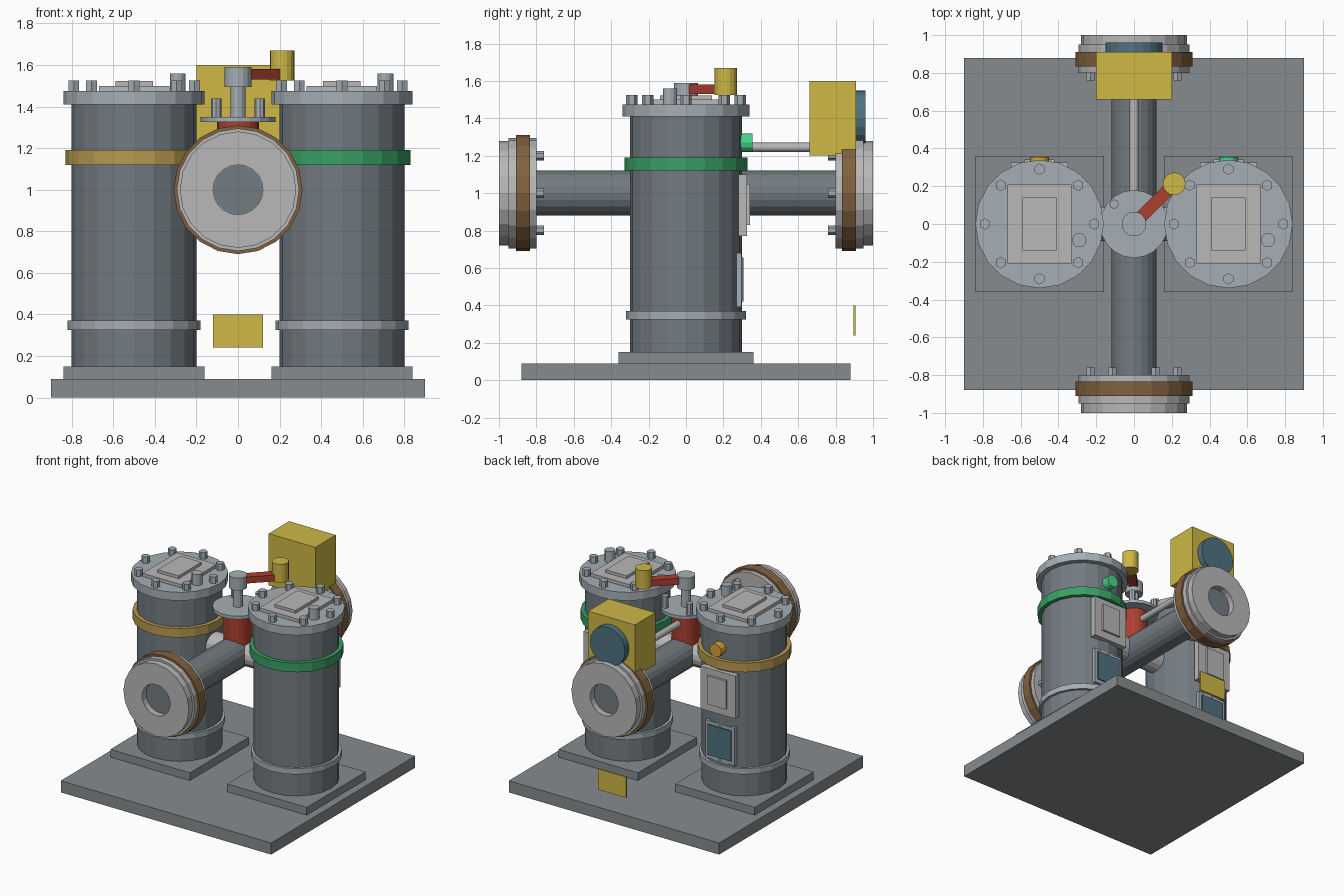
import bpy, bmesh
from math import sin, cos, pi, radians
from mathutils import Matrix, Vector

if "Cube" in bpy.data.objects:
    bpy.data.objects.remove(bpy.data.objects["Cube"])


def material(name, rgb):
    m = bpy.data.materials.new(name)
    m.diffuse_color = (*rgb, 1)
    m.use_nodes = True
    m.node_tree.nodes["Principled BSDF"].inputs["Base Color"].default_value = m.diffuse_color
    return m


STEEL = material("steel", (0.17, 0.20, 0.22))
LIGHT = material("light_steel", (0.38, 0.43, 0.46))
DARK = material("base_grey", (0.24, 0.26, 0.27))
PALE = material("pale_grey", (0.48, 0.48, 0.48))
YELLOW = material("yellow", (0.62, 0.48, 0.06))
RED = material("red", (0.42, 0.05, 0.03))
GREEN = material("green", (0.04, 0.35, 0.13))
BRIGHT_GREEN = material("bright_green", (0.06, 0.68, 0.27))
OCHRE = material("ochre", (0.48, 0.32, 0.08))
ORANGE = material("orange", (0.70, 0.36, 0.04))
BROWN = material("brown", (0.22, 0.12, 0.05))
TEAL = material("teal", (0.08, 0.17, 0.22))


def finish(bm, name, mat):
    bmesh.ops.recalc_face_normals(bm, faces=bm.faces[:])
    me = bpy.data.meshes.new(name)
    bm.to_mesh(me)
    bm.free()
    ob = bpy.data.objects.new(name, me)
    bpy.context.collection.objects.link(ob)
    me.materials.append(mat)
    return ob


def box(name, lo, hi, mat, turn=0):
    """Box between two corners, optionally turned about the world z axis."""
    lo, hi = Vector(lo), Vector(hi)
    bm = bmesh.new()
    mtx = (Matrix.Rotation(turn, 4, 'Z') @ Matrix.Translation((lo + hi) / 2)
           @ Matrix.Diagonal((*(hi - lo), 1)))
    bmesh.ops.create_cube(bm, size=1, matrix=mtx)
    return finish(bm, name, mat)


def lathe(name, profile, mat, origin=(0, 0, 0), axis=(0, 0, 1), sides=20):
    """Closed solid spun from (radius, height) points along the axis."""
    bm = bmesh.new()
    rot = Vector((0, 0, 1)).rotation_difference(Vector(axis)).to_matrix()
    rings = []
    for r, h in profile:
        ring = []
        for i in range(sides):
            a = 2 * pi * i / sides + pi / 2
            ring.append(bm.verts.new(rot @ Vector((r * cos(a), r * sin(a), h)) + Vector(origin)))
        rings.append(ring)
    for a, b in zip(rings, rings[1:]):
        for i in range(sides):
            j = (i + 1) % sides
            bm.faces.new((a[i], a[j], b[j], b[i]))
    bm.faces.new(rings[0])
    bm.faces.new(rings[-1])
    return finish(bm, name, mat)


def rod(name, r, h0, h1, mat, **kw):
    return lathe(name, [(r, h0), (r, h1)], mat, **kw)


# Base plate
box("base_plate", (-0.9, -0.88, 0), (0.9, 0.88, 0.09), DARK)

# Two vessels
for side, cx, band, lamp in (("left", -0.5, OCHRE, ORANGE), ("right", 0.5, GREEN, BRIGHT_GREEN)):
    o = (cx, 0, 0)
    box(side + "_foot_pad", (cx - 0.34, -0.36, 0.09), (cx + 0.34, 0.36, 0.15), DARK)
    rod(side + "_vessel", 0.30, 0.15, 1.41, STEEL, origin=o)
    rod(side + "_lower_ring", 0.32, 0.325, 0.37, LIGHT, origin=o)
    rod(side + "_colour_band", 0.33, 1.12, 1.19, band, origin=o)
    rod(side + "_lid", 0.34, 1.41, 1.475, LIGHT, origin=o)
    for i in range(8):
        a = i * pi / 4
        rod(f"{side}_lid_bolt_{i}", 0.03, 1.475, 1.525, LIGHT, sides=6,
            origin=(cx + 0.29 * cos(a), 0.29 * sin(a), 0))
    rod(side + "_vent_plug", 0.038, 1.475, 1.56, LIGHT, origin=(cx + 0.21, -0.085, 0), sides=12)
    # Blank marker plates on lid and back
    box(side + "_lid_plate", (cx - 0.17, -0.21, 1.475), (cx + 0.17, 0.21, 1.50), PALE)
    box(side + "_lid_panel", (cx - 0.09, -0.14, 1.50), (cx + 0.09, 0.14, 1.522), PALE)
    box(side + "_back_plate", (cx - 0.15, 0.28, 0.77), (cx + 0.15, 0.325, 1.10), PALE)
    box(side + "_back_panel", (cx - 0.08, 0.325, 0.83), (cx + 0.08, 0.342, 1.05), PALE)
    # Sight window and lamp
    box(side + "_window_frame", (cx - 0.125, 0.27, 0.39), (cx + 0.125, 0.298, 0.68), LIGHT)
    box(side + "_window", (cx - 0.10, 0.29, 0.42), (cx + 0.10, 0.308, 0.655), TEAL)
    rod(side + "_lamp", 0.05, 0.28, 0.355, lamp, origin=(cx, 0, 1.27), axis=(0, 1, 0), sides=12)
    # Branch pipe to the main pipe
    s = 1 if cx > 0 else -1
    rod(side + "_branch_pipe", 0.09, 0.05, 0.23, PALE, origin=(0, 0, 1), axis=(s, 0, 0), sides=16)

# Main pipe with a stepped flange at each end
rod("main_pipe", 0.12, -0.82, 0.82, STEEL, origin=(0, 0, 1), axis=(0, 1, 0))
for end, s in (("front", -1), ("back", 1)):
    kw = dict(origin=(0, 0, 1), axis=(0, s, 0))
    lathe(end + "_flange", [(0.295, 0.80), (0.295, 0.95), (0.28, 0.95), (0.28, 1.0)]
          + [(0.12, 1.0), (0.12, 0.95)], PALE, **kw)
    rod(end + "_bore", 0.119, 0.94, 0.952, STEEL, **kw)
    lathe(end + "_gasket", [(0.29, 0.835), (0.31, 0.835), (0.31, 0.91), (0.29, 0.91)], BROWN, **kw)
    for i in range(6):
        a = i * pi / 3
        rod(f"{end}_flange_bolt_{i}", 0.025, 0.76, 0.81, LIGHT, sides=6, axis=(0, s, 0),
            origin=(0.23 * cos(a), 0, 1 + 0.23 * sin(a)))

# Valve in the middle
rod("valve_body", 0.10, 1.02, 1.325, RED)
rod("valve_bonnet", 0.18, 1.325, 1.35, LIGHT)
rod("valve_stem", 0.035, 1.35, 1.50, LIGHT, sides=12)
rod("valve_hub", 0.065, 1.495, 1.59, LIGHT, sides=16)
for i, s in enumerate((-1, 1)):
    rod(f"valve_stop_{i}", 0.025, 1.35, 1.44, LIGHT, origin=(0.105 * s, 0.105, 0), sides=8)
box("valve_lever", (0.05, -0.033, 1.53), (0.30, 0.033, 1.58), RED, turn=radians(45))
rod("lever_knob", 0.06, 1.525, 1.67, YELLOW, origin=(0.213, 0.213, 0), sides=16)

# Control box with rod and dial
rod("control_rod", 0.025, 0.08, 0.67, PALE, origin=(0, 0, 1.245), axis=(0, 1, 0), sides=12)
box("control_box", (-0.2, 0.66, 1.20), (0.2, 0.91, 1.60), YELLOW)
rod("control_dial", 0.15, 0.90, 0.96, TEAL, origin=(0, 0, 1.40), axis=(0, 1, 0))

# Loose tag at the back
box("back_tag", (-0.12, 0.895, 0.24), (0.12, 0.905, 0.40), YELLOW)
